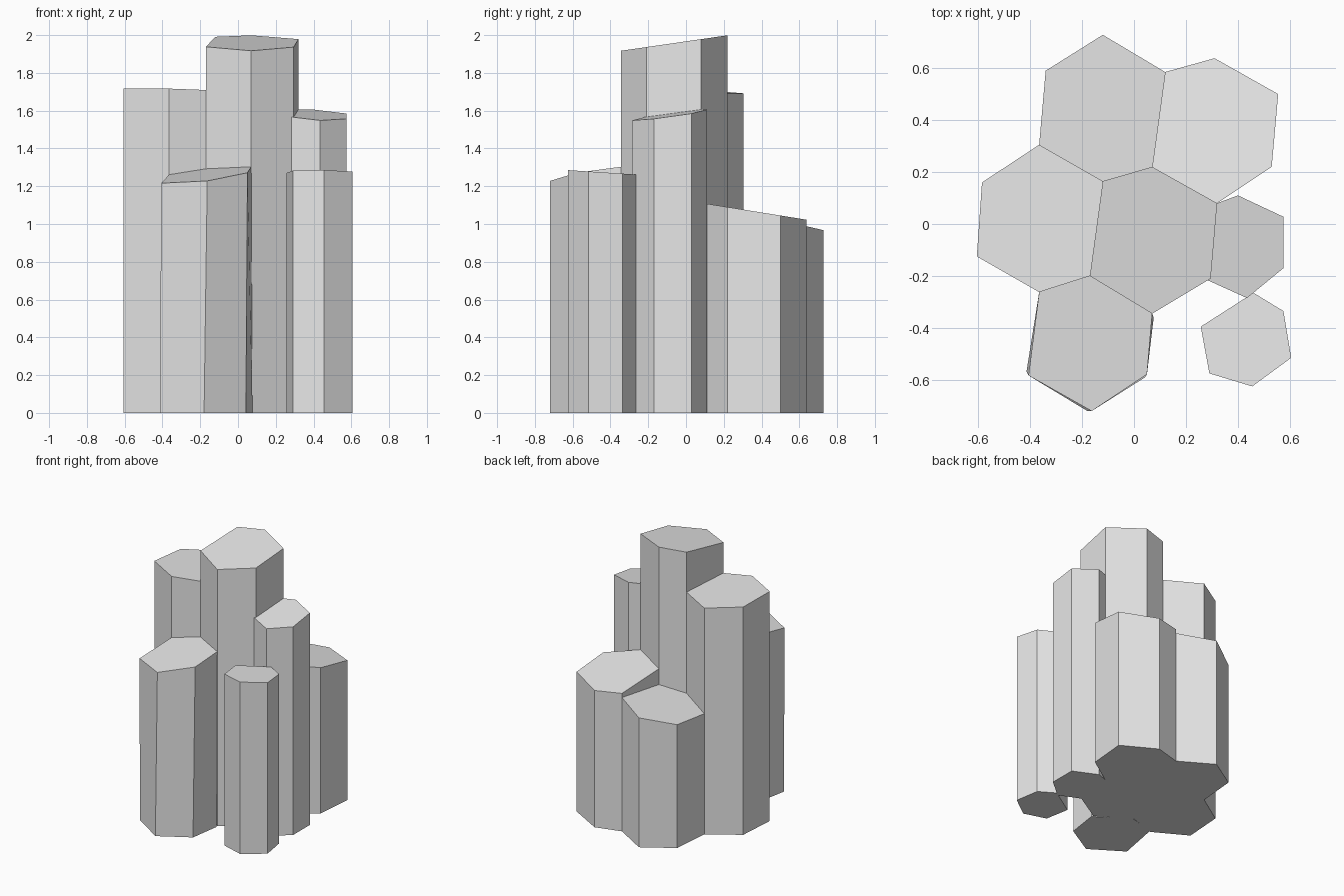
import bpy
import bmesh
import math
from mathutils import Vector, Matrix

# Remove the default cube only
default_cube = bpy.data.objects.get("Cube")
if default_cube:
    bpy.data.objects.remove(default_cube, do_unlink=True)

# Single pale stone material
stone = bpy.data.materials.new("pale_grey_stone")
stone.use_nodes = True
stone_colour = (0.8, 0.8, 0.8, 1.0)
stone.diffuse_color = stone_colour
stone.node_tree.nodes["Principled BSDF"].inputs["Base Color"].default_value = stone_colour


def add_column(name, footprint, height, slope_x=0.0, slope_y=0.0, base_twist=0.0):
    """Six-sided stone prism with a flat base and a tilted top.

    The height is measured at the middle of the footprint; the slopes tilt
    the top face, and the base can be twisted slightly about the middle.
    """
    corners = [Vector((x, y, 0.0)) for x, y in footprint]
    middle = sum(corners, Vector()) / len(corners)
    twist = Matrix.Rotation(math.radians(base_twist), 3, "Z")

    bm = bmesh.new()
    base_ring = []
    top_ring = []
    for corner in corners:
        offset = corner - middle
        base_ring.append(bm.verts.new(middle + twist @ offset))
        top_z = height + slope_x * offset.x + slope_y * offset.y
        top_ring.append(bm.verts.new((corner.x, corner.y, top_z)))

    # Caps and side walls
    bm.faces.new(top_ring)
    bm.faces.new(list(reversed(base_ring)))
    count = len(corners)
    for i in range(count):
        j = (i + 1) % count
        bm.faces.new((base_ring[i], base_ring[j], top_ring[j], top_ring[i]))
    bmesh.ops.recalc_face_normals(bm, faces=bm.faces[:])

    mesh = bpy.data.meshes.new(name)
    bm.to_mesh(mesh)
    bm.free()
    mesh.materials.append(stone)
    column = bpy.data.objects.new(name, mesh)
    bpy.context.collection.objects.link(column)
    return column


# Corners shared between neighbouring columns of the honeycomb
back_left_joint = (-0.12, 0.165)
back_joint = (0.07, 0.22)
right_joint = (0.32, 0.08)
front_left_joint = (-0.17, -0.2)
front_joint = (0.07, -0.345)
right_front_joint = (0.295, -0.21)
left_back_joint = (-0.365, 0.305)
left_front_joint = (-0.365, -0.262)
rear_joint = (0.12, 0.585)

# Tall central column
add_column(
    "central_column",
    [back_joint, right_joint, right_front_joint,
     front_joint, front_left_joint, back_left_joint],
    height=1.96, slope_y=0.145)

# Second tallest column on the left
add_column(
    "left_column",
    [left_back_joint, back_left_joint, front_left_joint,
     left_front_joint, (-0.605, -0.125), (-0.585, 0.16)],
    height=1.705, slope_x=-0.024, slope_y=-0.044)

# Slightly twisted column at the front
add_column(
    "front_left_column",
    [left_front_joint, front_left_joint, front_joint,
     (0.05, -0.578), (-0.163, -0.72), (-0.406, -0.583)],
    height=1.262, slope_x=0.12, slope_y=0.125, base_twist=-3.5)

# Narrow columns on the right
add_column(
    "right_column",
    [right_joint, (0.4, 0.11), (0.575, 0.028),
     (0.575, -0.17), (0.435, -0.285), (0.28, -0.215)],
    height=1.578, slope_x=-0.055, slope_y=0.14)
add_column(
    "front_right_column",
    [(0.46, -0.265), (0.575, -0.335), (0.605, -0.515),
     (0.455, -0.625), (0.29, -0.575), (0.257, -0.395)],
    height=1.274, slope_y=-0.065)

# Short columns at the back
add_column(
    "back_left_column",
    [(-0.12, 0.728), rear_joint, back_joint,
     back_left_joint, left_back_joint, (-0.34, 0.59)],
    height=0.95, slope_x=0.17, slope_y=0.055)
add_column(
    "back_right_column",
    [(0.31, 0.638), (0.555, 0.5), (0.53, 0.22),
     right_joint, back_joint, rear_joint],
    height=1.065, slope_y=-0.16)
